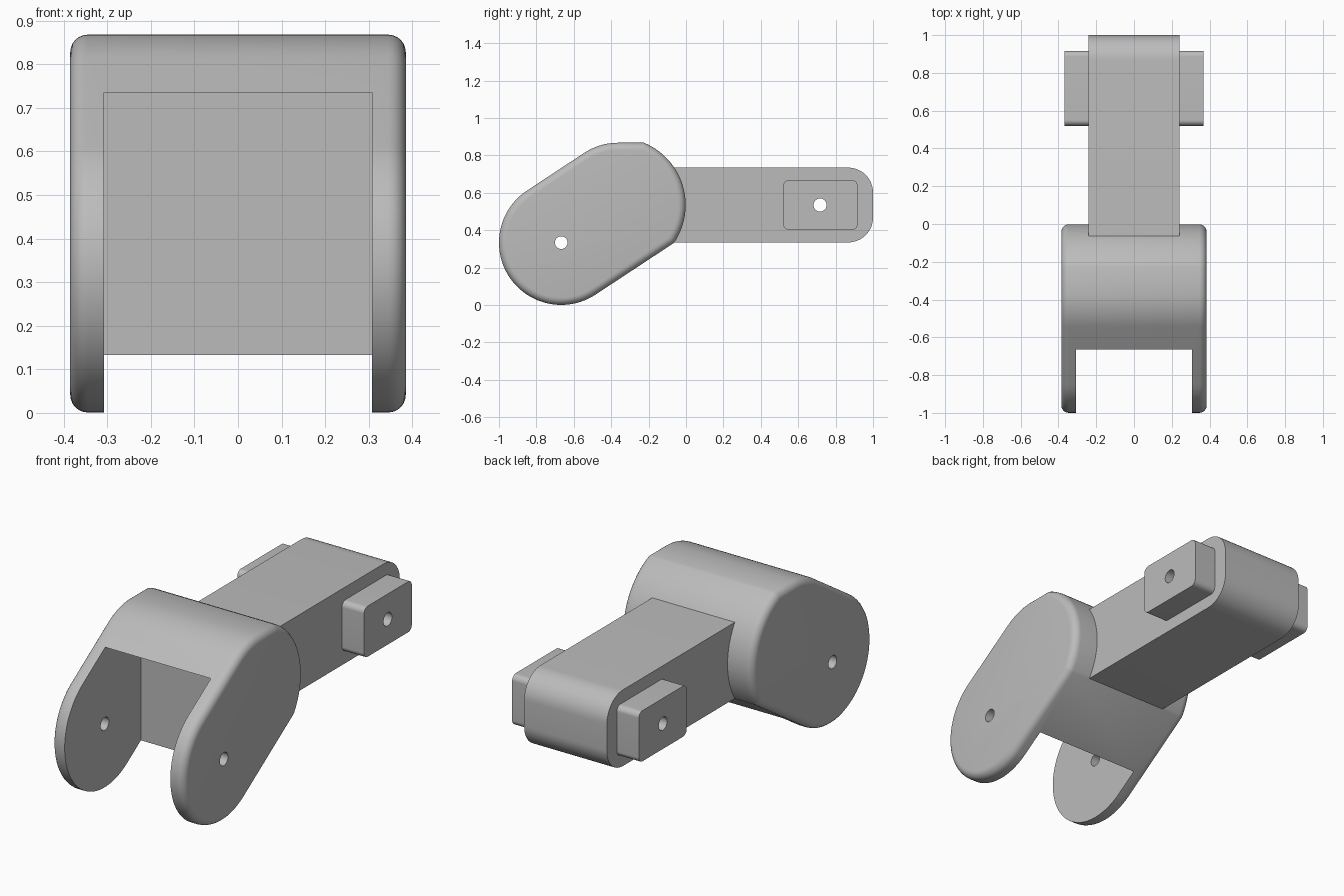
import bpy, bmesh
from math import sin, cos, pi, radians, sqrt, asin, atan2

cube = bpy.data.objects.get("Cube")
if cube:
    bpy.data.objects.remove(cube, do_unlink=True)

grey = bpy.data.materials.new("plain grey")
grey.use_nodes = True
COLOUR = (0.5, 0.5, 0.5, 1)
grey.diffuse_color = COLOUR
grey.node_tree.nodes["Principled BSDF"].inputs["Base Color"].default_value = COLOUR


def arc(cy, cz, r, a0, a1, n):
    """Points on a (y, z) arc from angle a0 to a1."""
    steps = [a0 + (a1 - a0) * i / n for i in range(n + 1)]
    return [(cy + r * cos(a), cz + r * sin(a)) for a in steps]


def rounded_box(y0, y1, z0, z1, r, round_front=True):
    """(y, z) outline of a rectangle with rounded corners."""
    pts = arc(y1 - r, z0 + r, r, -pi / 2, 0, 12) + arc(y1 - r, z1 - r, r, 0, pi / 2, 12)
    if round_front:
        pts += arc(y0 + r, z1 - r, r, pi / 2, pi, 12) + arc(y0 + r, z0 + r, r, pi, 1.5 * pi, 12)
    else:
        pts += [(y0, z1), (y0, z0)]
    return pts


def extrude(name, outline, x0, x1, bevel=0):
    """Solid made by sweeping a (y, z) outline along x, with optional rounded rims."""
    bm = bmesh.new()
    face = bm.faces.new([bm.verts.new((x0, y, z)) for y, z in outline])
    ext = bmesh.ops.extrude_face_region(bm, geom=[face])
    moved = [v for v in ext["geom"] if isinstance(v, bmesh.types.BMVert)]
    bmesh.ops.translate(bm, verts=moved, vec=(x1 - x0, 0, 0))
    bmesh.ops.recalc_face_normals(bm, faces=bm.faces[:])
    if bevel:
        rims = [e for e in bm.edges if abs(e.verts[0].co.x - e.verts[1].co.x) < 1e-5]
        bmesh.ops.bevel(bm, geom=rims, offset=bevel, segments=6, profile=0.5,
                        affect='EDGES', clamp_overlap=False)
    mesh = bpy.data.meshes.new(name)
    bm.to_mesh(mesh)
    bm.free()
    obj = bpy.data.objects.new(name, mesh)
    bpy.context.collection.objects.link(obj)
    mesh.materials.append(grey)
    return obj


def cut(obj, outline, half_width):
    """Remove an extruded outline from the object."""
    cutter = extrude("cutter", outline, -half_width, half_width)
    cutter.hide_render = True
    mod = obj.modifiers.new("cut", 'BOOLEAN')
    mod.operation = 'DIFFERENCE'
    mod.solver = 'EXACT'
    mod.object = cutter
    bpy.context.view_layer.objects.active = obj
    bpy.ops.object.modifier_apply(modifier=mod.name)
    bpy.data.objects.remove(cutter, do_unlink=True)


def smooth(obj):
    bpy.ops.object.select_all(action='DESELECT')
    obj.select_set(True)
    bpy.context.view_layer.objects.active = obj
    bpy.ops.object.shade_smooth_by_angle(angle=radians(25))


# Main dimensions
R, BARREL_R = 0.333, 0.36
LOW = (-0.667, 0.334)
HIGH = (-0.362, 0.535)
TOP = HIGH[1] + R
slope = atan2(HIGH[1] - LOW[1], HIGH[0] - LOW[0])
up, down = slope + pi / 2, slope + 1.5 * pi
barrel_top = asin(R / BARREL_R)
# Angle where the lower straight edge meets the larger barrel
barrel_low = slope - atan2(R, sqrt(BARREL_R ** 2 - R ** 2))

# Forked knuckle: slanted capsule merged with a flat-topped barrel
profile = arc(*LOW, R, up, down, 48)
profile += arc(*HIGH, BARREL_R, barrel_low, barrel_top, 48)
profile += arc(*HIGH, R, pi / 2, up, 12)[:]
fork = extrude("forked_knuckle", profile, -0.385, 0.385, bevel=0.04)
cut(fork, [(-1.2, -0.2), (-0.367, -0.2), (-0.367, 0.735), (-1.2, 0.735)], 0.307)
cut(fork, arc(*LOW, 0.034, 0, 2 * pi, 32)[:-1], 1)
smooth(fork)

# Straight arm with a rounded rear end, and a pad on each side
PIN = arc(0.717, 0.535, 0.035, 0, 2 * pi, 32)[:-1]
arm = extrude("arm", rounded_box(-0.2, 1, 0.335, 0.735, 0.133, False), -0.24, 0.24)
pad_outline = rounded_box(0.52, 0.917, 0.402, 0.668, 0.03)
left_pad = extrude("left_pad", pad_outline, 0.24, 0.368)
right_pad = extrude("right_pad", pad_outline, -0.368, -0.24)
for part in (arm, left_pad, right_pad):
    cut(part, PIN, 1)
    smooth(part)
